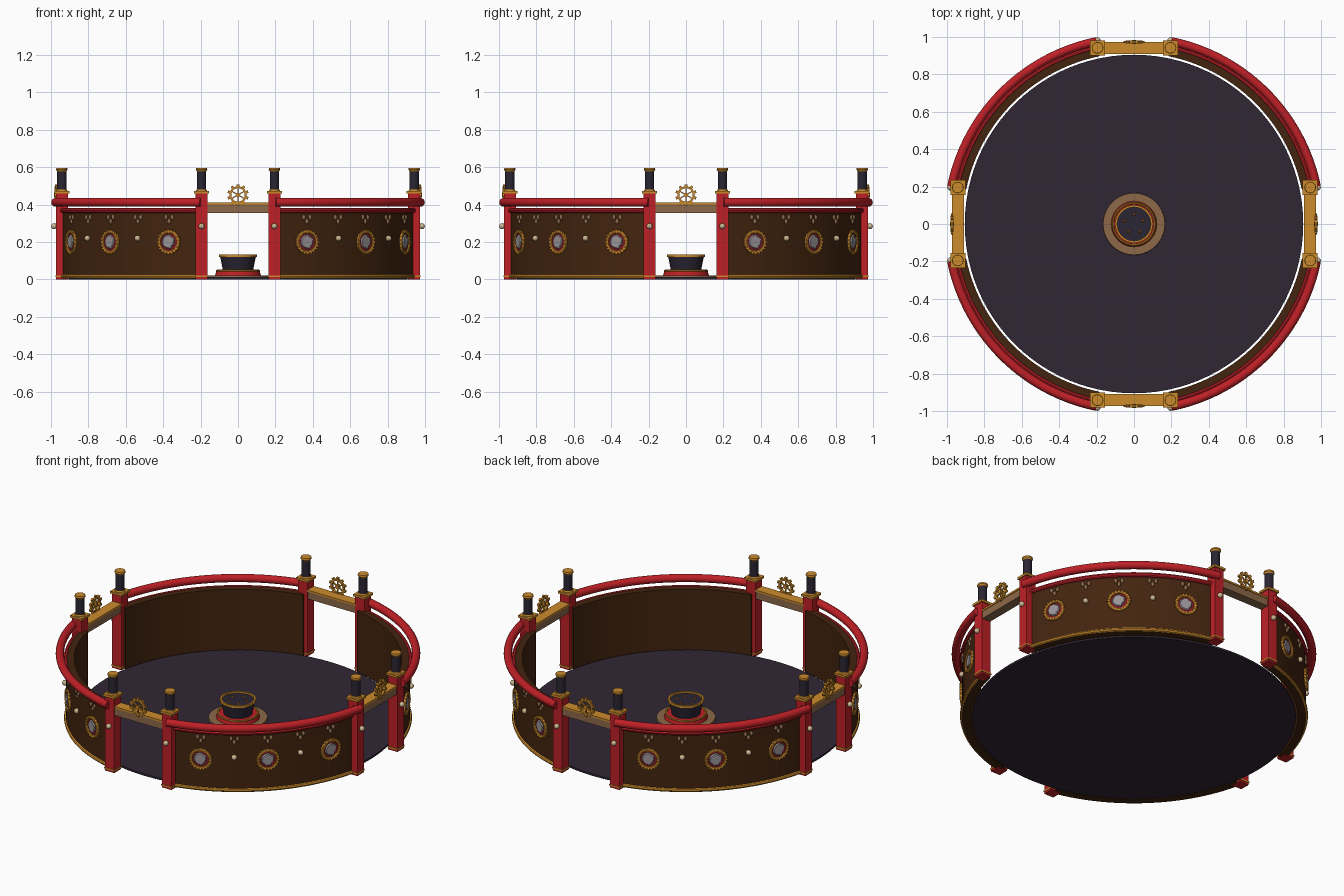
import bpy, bmesh, math
from mathutils import Matrix, Vector

if "Cube" in bpy.data.objects:
    bpy.data.objects.remove(bpy.data.objects["Cube"])

T = Matrix.Translation
I = Matrix.Identity(4)
OUT = Matrix(((0, 0, 1, 0), (1, 0, 0, 0), (0, 1, 0, 0), (0, 0, 0, 1)))  # x tangent, y up, z outward


def material(name, hexcode):
    def lin(c):
        return c / 12.92 if c <= 0.04045 else ((c + 0.055) / 1.055) ** 2.4
    m = bpy.data.materials.new(name)
    m.diffuse_color = [lin(int(hexcode[i:i + 2], 16) / 255) for i in (0, 2, 4)] + [1]
    m.use_nodes = True
    m.node_tree.nodes["Principled BSDF"].inputs["Base Color"].default_value = m.diffuse_color
    return m


RED = material("lacquer red", "BE2026")
GOLD = material("gold", "CC8B2B")
BROWN = material("dark wood", "43240F")
FLOOR = material("dark plum", "30263380"[:6])
IRON = material("dark iron", "2A2533")
TAN = material("tan wood", "8C6848")
CREAM = material("cream", "CDB690")
SILVER = material("silver", "9A9498")
MAROON = material("maroon", "7A1C22")
EMBER = material("ember orange", "D9701E")


def part(name, mat, fill, angle=35):
    bm = bmesh.new()
    fill(bm)
    bmesh.ops.recalc_face_normals(bm, faces=bm.faces)
    for f in bm.faces:
        f.smooth = True
    me = bpy.data.meshes.new(name)
    bm.to_mesh(me)
    bm.free()
    me.set_sharp_from_angle(angle=math.radians(angle))
    me.materials.append(mat)
    ob = bpy.data.objects.new(name, me)
    bpy.context.collection.objects.link(ob)
    return ob


def box(bm, m, sx, sy, sz):
    bmesh.ops.create_cube(bm, size=1, matrix=m @ Matrix.Diagonal((sx, sy, sz, 1)))


def cyl(bm, m, r1, r2, z0, z1, n=24):
    bmesh.ops.create_cone(bm, cap_ends=True, segments=n, radius1=r1, radius2=r2,
                          depth=z1 - z0, matrix=m @ T((0, 0, (z0 + z1) / 2)))


def ball(bm, m, r, stretch=1):
    bmesh.ops.create_uvsphere(bm, u_segments=12, v_segments=8, radius=r,
                              matrix=m @ Matrix.Diagonal((1, stretch, 1, 1)))


def sweep(bm, m, profile, a0=0, a1=360, n=32):
    """Sweep a closed (radius, height) profile around the local z axis."""
    full = a1 - a0 >= 360
    rows = []
    for i in range(n if full else n + 1):
        a = math.radians(a0 + (a1 - a0) * i / n)
        rows.append([bm.verts.new(m @ Vector((r * math.cos(a), r * math.sin(a), z))) for r, z in profile])
    k = len(profile)
    for i in range(n):
        p, q = rows[i], rows[(i + 1) % len(rows)]
        for j in range(k):
            bm.faces.new((p[j], p[(j + 1) % k], q[(j + 1) % k], q[j]))
    if not full:
        bm.faces.new(rows[0])
        bm.faces.new(rows[-1][::-1])


def circle(R, z, r, n=10):
    return [(R + r * math.cos(2 * math.pi * i / n), z + r * math.sin(2 * math.pi * i / n)) for i in range(n)]


def rect(r0, r1, z0, z1):
    return [(r0, z0), (r1, z0), (r1, z1), (r0, z1)]


def at(deg, r, z, tangent=0):
    return Matrix.Rotation(math.radians(deg), 4, 'Z') @ T((r, tangent, z)) @ OUT


QUARTERS = (0, 90, 180, 270)


def arcs(profile, a=11.6, n=28):
    def fill(bm):
        for q in QUARTERS:
            sweep(bm, I, profile, q + a, q + 90 - a, n)
    return fill


def on_wall(angles, r, z, draw):
    def fill(bm):
        for q in QUARTERS:
            for a in angles:
                draw(bm, at(q + a, r, z))
    return fill


def on_posts(draw):
    def fill(bm):
        for q in QUARTERS:
            for s in (-1, 1):
                draw(bm, Matrix.Rotation(math.radians(q), 4, 'Z') @ T((0.942, s * 0.195, 0)))
    return fill


def on_gates(r, z, draw):
    return on_wall((0,), r, z, draw)


# Floor
part("floor", FLOOR, lambda bm: cyl(bm, I, 0.905, 0.905, 0.0, 0.012, 96))

# Curved walls and their trims
part("walls", BROWN, arcs(rect(0.916, 0.962, 0.004, 0.38)))
part("wall_base_trim", GOLD, arcs(circle(0.962, 0.016, 0.011, 8)))
part("wall_top_trim", RED, arcs(circle(0.963, 0.369, 0.014, 10)))
part("hand_rail", RED, arcs(circle(0.996, 0.412, 0.0235, 14)), 50)

# Medallions
MED = (22.5, 45, 67.5)
STUD = (33.75, 56.25)
part("medallion_backs", MAROON, on_wall(MED, 0.96, 0.2, lambda bm, m: cyl(bm, m, 0.056, 0.056, 0, 0.007, 28)))


def medallion_ring(bm, m):
    sweep(bm, m, circle(0.056, 0.004, 0.009, 8), n=28)
    for i in range(20):
        a = i * math.pi / 10
        box(bm, m @ Matrix.Rotation(a, 4, 'Z') @ T((0.061, 0, 0.006)), 0.01, 0.008, 0.014)


part("medallion_rings", GOLD, on_wall(MED, 0.962, 0.2, medallion_ring))
CREST = [(-.036, .018), (-.02, .036), (.002, .042), (.018, .03), (.036, .02), (.032, -.01),
         (.02, -.022), (.014, -.038), (-.012, -.034), (-.03, -.024), (-.04, -.006)]


def crest(bm, m):
    lo, hi = [[bm.verts.new(m @ Vector((x * s, y * s, z))) for x, y in CREST] for s, z in ((1, 0), (0.85, 0.007))]
    bm.faces.new(hi)
    for i in range(len(CREST)):
        j = (i + 1) % len(CREST)
        bm.faces.new((lo[i], lo[j], hi[j], hi[i]))


part("medallion_crests", SILVER, on_wall(MED, 0.966, 0.2, crest))

# Studs and hanging drop clusters on the walls
part("wall_studs", CREAM, on_wall(STUD, 0.968, 0.22, lambda bm, m: ball(bm, m, 0.016)))


def drops(bm, m):
    for x, y in ((-0.018, 0.01), (0.018, 0.01), (0, -0.012)):
        ball(bm, m @ T((x, y, 0)), 0.01, 1.5)


part("wall_drops", TAN, on_wall(sorted(MED + STUD), 0.962, 0.322, drops))

# Gate posts with caps and iron chimneys
part("posts", RED, on_posts(lambda bm, m: box(bm, m @ T((0, 0, 0.231)), 0.064, 0.064, 0.46)))


def post_gold(bm, m):
    box(bm, m @ T((0, 0, 0.017)), 0.07, 0.07, 0.009)
    box(bm, m @ T((0, 0, 0.467)), 0.08, 0.08, 0.014)
    cyl(bm, m, 0.03, 0.027, 0.474, 0.482)
    cyl(bm, m, 0.025, 0.031, 0.578, 0.587)
    cyl(bm, m, 0.031, 0.029, 0.587, 0.597)


part("post_caps", GOLD, on_posts(post_gold))
part("post_chimneys", IRON, on_posts(lambda bm, m: cyl(bm, m, 0.025, 0.025, 0.475, 0.585)))
part("post_studs", CREAM, on_posts(lambda bm, m: ball(bm, m @ T((0.041, 0, 0.285)), 0.016)))

# Gate beams
part("beams", TAN, on_gates(0.941, 0.378, lambda bm, m: box(bm, m, 0.33, 0.046, 0.056)))
part("beam_plates", GOLD, on_gates(0.941, 0.406, lambda bm, m: box(bm, m, 0.33, 0.011, 0.064)))


# Spoked gears on the beams
def gear(bm, m):
    sweep(bm, m, rect(0.036, 0.046, -0.007, 0.007), n=30)
    cyl(bm, m, 0.012, 0.012, -0.01, 0.01, 16)
    for i in range(6):
        box(bm, m @ Matrix.Rotation(i * math.pi / 3, 4, 'Z') @ T((0, 0.023, 0)), 0.006, 0.034, 0.008)
    for i in range(10):
        box(bm, m @ Matrix.Rotation(i * math.pi / 5, 4, 'Z') @ T((0, 0.05, 0)), 0.014, 0.014, 0.013)


part("gears", GOLD, on_gates(0.973, 0.452, gear))

# Central brazier
part("brazier_plinth", TAN, lambda bm: cyl(bm, I, 0.168, 0.165, 0.004, 0.022, 40))
part("brazier_base", RED, lambda bm: cyl(bm, I, 0.122, 0.116, 0.022, 0.046, 40))
part("brazier_bowl", IRON, lambda bm: cyl(bm, I, 0.08, 0.096, 0.045, 0.124, 40))


def brazier_gold(bm):
    sweep(bm, I, circle(0.112, 0.046, 0.006, 8), n=40)
    sweep(bm, I, rect(0.09, 0.101, 0.12, 0.134), n=40)


part("brazier_rims", GOLD, brazier_gold)


def embers(bm):
    for i in range(5):
        cyl(bm, Matrix.Rotation(math.radians(18 + 72 * i), 4, 'Z') @ T((0.052, 0, 0)), 0.009, 0.003, 0.123, 0.13, 6)


part("embers", EMBER, embers)
